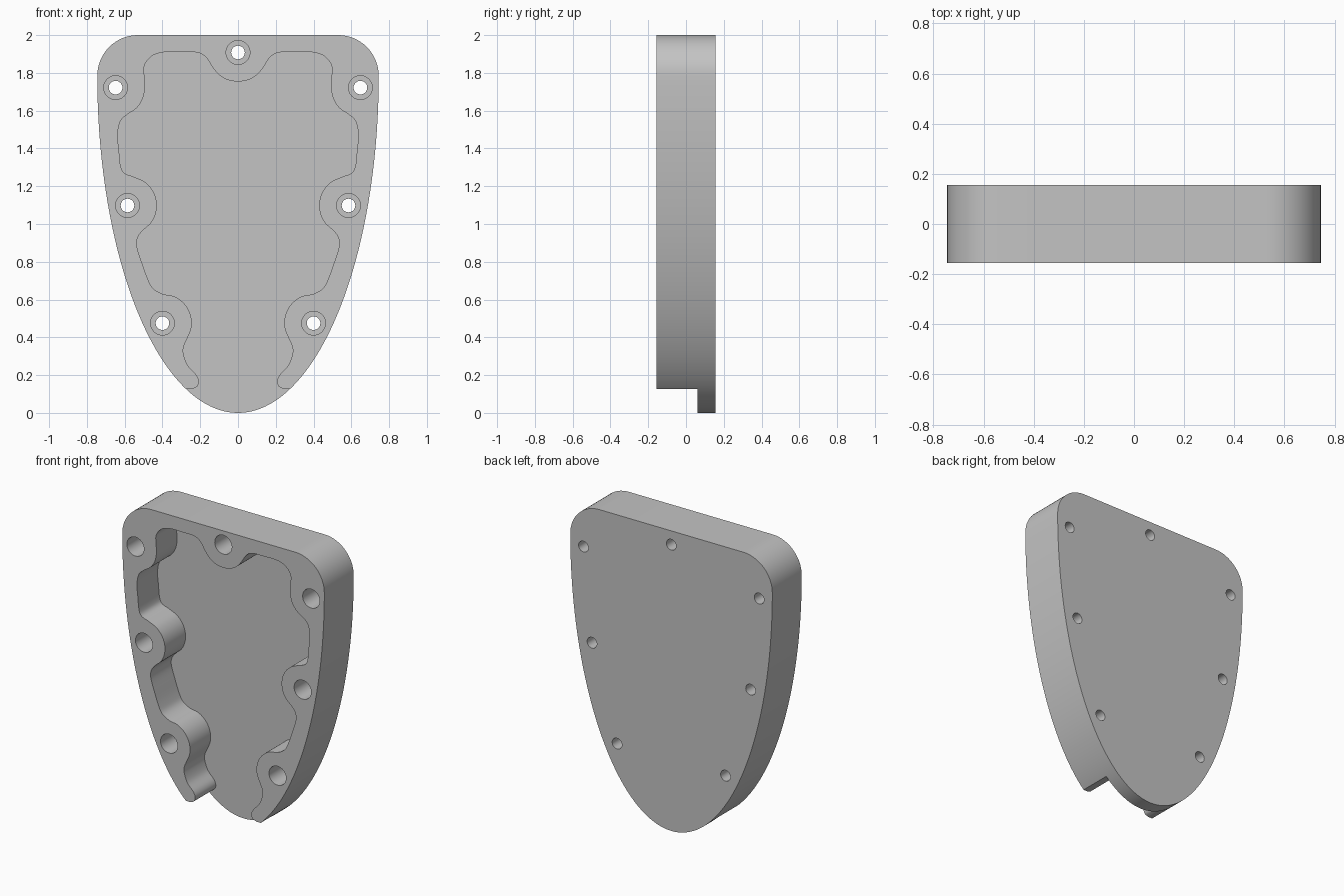
import bpy
import bmesh
from math import sin, cos, radians, pi
from mathutils import Vector

cube = bpy.data.objects.get("Cube")
if cube:
    bpy.data.objects.remove(cube, do_unlink=True)

HALF_DEPTH, FLOOR_Y, BOSS_R = 0.155, 0.062, 0.155
HOLES = [(0, 1.908), (0.648, 1.722), (0.585, 1.098), (0.40, 0.475)]

grey = bpy.data.materials.new("grey")
grey.use_nodes = True
colour = (0.55, 0.55, 0.55, 1)
grey.diffuse_color = colour
grey.node_tree.nodes["Principled BSDF"].inputs["Base Color"].default_value = colour


def arc(centre, r, start, end, n):
    """Points of an arc in the xz plane, in degrees."""
    angles = [radians(start + (end - start) * i / n) for i in range(n + 1)]
    return [(centre[0] + r * cos(a), centre[1] + r * sin(a)) for a in angles]


def smooth_path(points, steps=5):
    """Catmull-Rom curve through the points."""
    p = [Vector(q) for q in points]
    p = [p[0] * 2 - p[1]] + p + [p[-1] * 2 - p[-2]]
    out = []
    for a, b, c, d in zip(p, p[1:], p[2:], p[3:]):
        for i in range(steps):
            t = i / steps
            out.append(tuple(0.5 * (2 * b + (c - a) * t + (2 * a - 5 * b + 4 * c - d) * t**2
                                    + (3 * b - a - 3 * c + d) * t**3)))
    return out + [tuple(points[-1])]


def mirrored(half):
    """Close a right half profile with its mirror image."""
    return half + [(-x, z) for x, z in reversed(half) if abs(x) > 1e-5]


def prism(name, profile, y0, y1):
    """Extrude an xz profile along y."""
    bm = bmesh.new()
    face = bm.faces.new([bm.verts.new((x, y0, z)) for x, z in profile])
    moved = bmesh.ops.extrude_face_region(bm, geom=[face])["geom"]
    bmesh.ops.translate(bm, vec=(0, y1 - y0, 0),
                        verts=[v for v in moved if isinstance(v, bmesh.types.BMVert)])
    bmesh.ops.recalc_face_normals(bm, faces=bm.faces)
    mesh = bpy.data.meshes.new(name)
    bm.to_mesh(mesh)
    bm.free()
    mesh.materials.append(grey)
    obj = bpy.data.objects.new(name, mesh)
    bpy.context.collection.objects.link(obj)
    return obj


def cut(target, cutter):
    """Subtract the cutter and remove it."""
    cutter.hide_render = True
    mod = target.modifiers.new("cut", "BOOLEAN")
    mod.operation, mod.solver, mod.object = "DIFFERENCE", "EXACT", cutter
    bpy.context.view_layer.objects.active = target
    bpy.ops.object.modifier_apply(modifier=mod.name)
    bpy.data.objects.remove(cutter, do_unlink=True)


# Shield body: half ellipse with rounded top corners
side = [(0.745 * sin(t), 1.785 - 1.785 * cos(t)) for t in (i * pi / 96 for i in range(49))]
corner = arc((0.53, 1.785), 0.215, 0, 90, 16)
body = prism("housing", mirrored(side + corner[1:]), -HALF_DEPTH, HALF_DEPTH)

# Pocket: wavy wall running round the screw bosses
wall = arc(HOLES[0], BOSS_R, -90, -32, 3)
wall += [(0.17, 1.883), (0.215, 1.908), (0.30, 1.91), (0.39, 1.91), (0.455, 1.89),
         (0.495, 1.84), (0.496, 1.785)]
wall += arc(HOLES[1], BOSS_R, 180, 246, 3)
wall += [(0.622, 1.545), (0.637, 1.475), (0.63, 1.39), (0.622, 1.31), (0.602, 1.27)]
wall += arc(HOLES[2], BOSS_R, 104, 238, 6)
wall += [(0.53, 0.93), (0.535, 0.88), (0.507, 0.79), (0.478, 0.71), (0.45, 0.66)]
wall += arc(HOLES[3], BOSS_R, 90, 214, 5)
wall += [(0.288, 0.35), (0.288, 0.31), (0.265, 0.25), (0.22, 0.2), (0.207, 0.165),
         (0.218, 0.138), (0.245, 0.127)]
pocket = smooth_path(wall) + [(0.6, 0.127), (0.6, -0.1)]
cut(body, prism("pocket_cutter", mirrored(pocket), -0.3, FLOOR_Y))

# Screw holes: wide bore from the front, narrow hole through the back
for x, z in HOLES:
    for s in ((1, -1) if x else (1,)):
        bore = arc((s * x, z), 0.063, 0, 360, 40)[:-1]
        hole = arc((s * x, z), 0.036, 0, 360, 32)[:-1]
        cut(body, prism("bore_cutter", bore, -0.3, FLOOR_Y))
        cut(body, prism("hole_cutter", hole, 0, 0.3))

# Smooth walls, sharp rims
bpy.ops.object.select_all(action="DESELECT")
body.select_set(True)
bpy.context.view_layer.objects.active = body
bpy.ops.object.shade_smooth_by_angle(angle=radians(30))
